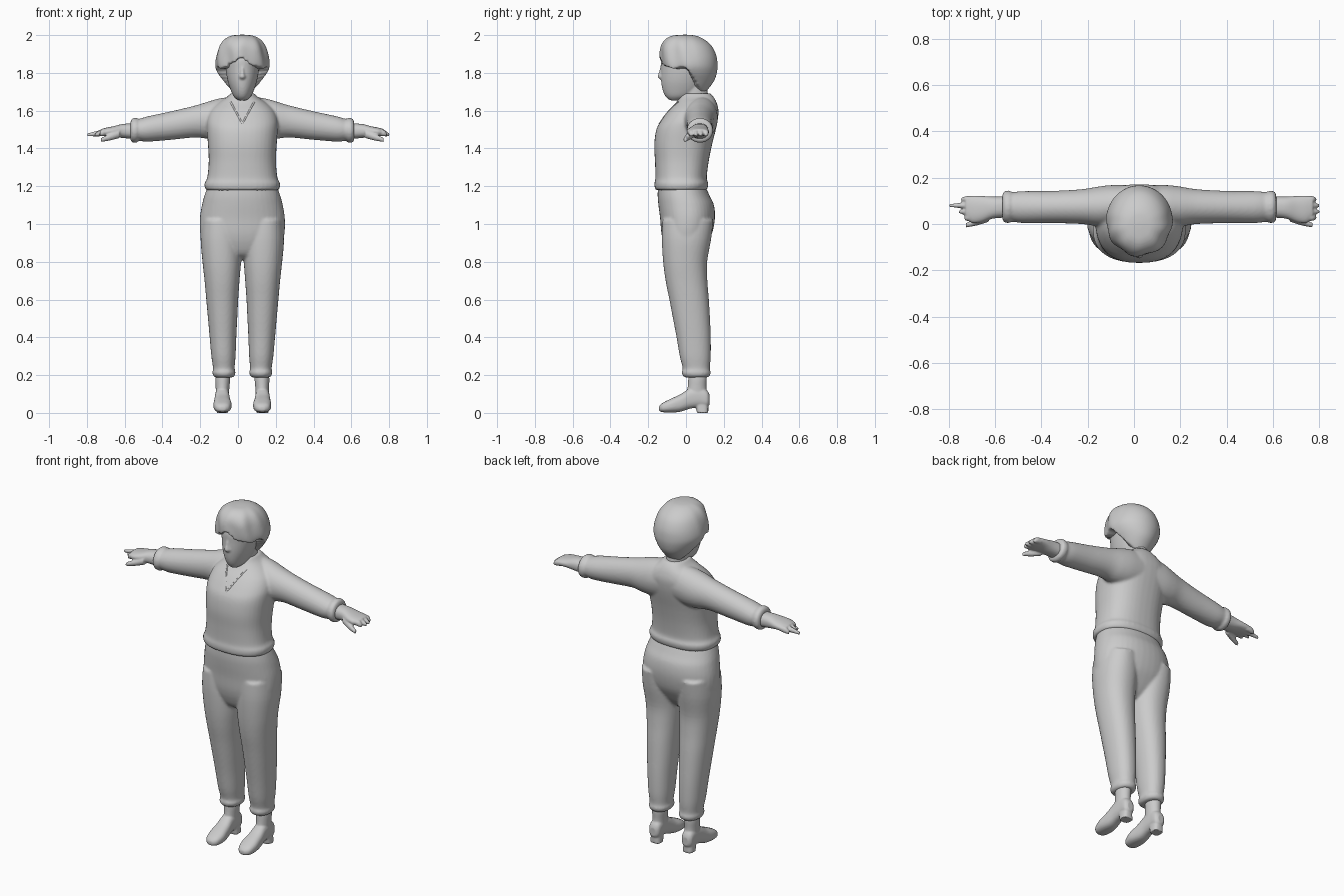
import bpy, bmesh, math
from mathutils import Vector

CX = 0.023          # body centre line
BOTH = (1, -1)      # mirrored pair


def catmull(p, steps=4):
    out = []
    for i in range(len(p) - 1):
        a, b, c, d = p[max(i - 1, 0)], p[i], p[i + 1], p[min(i + 2, len(p) - 1)]
        for s in range(steps):
            t = s / steps
            out.append([0.5 * (2 * q + (r - o) * t + (2 * o - 5 * q + 4 * r - w) * t * t
                               + (3 * q - o - 3 * r + w) * t ** 3)
                        for o, q, r, w in zip(a, b, c, d)])
    out.append(list(p[-1]))
    return out


def loft(bm, axis, rings, side=1, power=2.0, n=40, tweak=None):
    """Closed tube of superellipse rings: (position, a_min, a_max, b_min, b_max)."""
    loops = []
    for t, a0, a1, b0, b1 in catmull(rings):
        loop = []
        for k in range(n):
            an = 2 * math.pi * k / n
            c, s = math.cos(an), math.sin(an)
            a = (a0 + a1) / 2 + (a1 - a0) / 2 * math.copysign(abs(c) ** (2 / power), c)
            b = (b0 + b1) / 2 + (b1 - b0) / 2 * math.copysign(abs(s) ** (2 / power), s)
            x, y, z = {'x': (t, a, b), 'y': (a, t, b), 'z': (a, b, t)}[axis]
            if tweak:
                x, y, z = tweak(x, y, z)
            loop.append(bm.verts.new((CX + side * x, y, z)))
        loops.append(loop)
    for l0, l1 in zip(loops, loops[1:]):
        for k in range(n):
            bm.faces.new((l0[k], l0[(k + 1) % n], l1[(k + 1) % n], l1[k]))
    bm.faces.new(loops[0])
    bm.faces.new(loops[-1])


def finish(name, bm, voxel=0.008, smooth=3):
    """Fuse the overlapping lofts into one soft skin."""
    bmesh.ops.recalc_face_normals(bm, faces=bm.faces)
    me = bpy.data.meshes.new(name)
    bm.to_mesh(me)
    bm.free()
    ob = bpy.data.objects.new(name, me)
    bpy.context.collection.objects.link(ob)
    r = ob.modifiers.new("fuse", 'REMESH')
    r.mode = 'VOXEL'
    r.voxel_size = voxel
    r.use_smooth_shade = True
    s = ob.modifiers.new("soften", 'SMOOTH')
    s.factor = 0.5
    s.iterations = smooth
    return ob


# sweater: torso with rolled hem, sleeves with cuffs
bm = bmesh.new()
loft(bm, 'z', [(1.178, -.180, .180, -.150, .100), (1.186, -.196, .196, -.164, .112),
               (1.215, -.200, .200, -.167, .118), (1.245, -.186, .186, -.162, .110),
               (1.33, -.178, .178, -.164, .120), (1.42, -.182, .182, -.168, .138),
               (1.50, -.188, .188, -.157, .158), (1.55, -.188, .188, -.130, .168),
               (1.60, -.170, .170, -.093, .172), (1.64, -.130, .130, -.055, .163),
               (1.67, -.085, .085, -.035, .148), (1.692, -.062, .062, -.025, .128)], power=2.4)
for sd in BOTH:
    loft(bm, 'x', [(.05, .01, .168, 1.46, 1.675), (.12, -.005, .168, 1.45, 1.665),
                   (.175, -.01, .162, 1.45, 1.65), (.25, 0, .15, 1.458, 1.627),
                   (.375, .004, .143, 1.446, 1.597), (.50, .004, .142, 1.436, 1.570),
                   (.548, .010, .138, 1.440, 1.556), (.562, .004, .144, 1.430, 1.562),
                   (.585, .008, .140, 1.433, 1.557), (.592, .025, .122, 1.447, 1.54)], sd)
sweater = finish("sweater", bm)

# trousers: hips and two tapered legs with gathered ankles
bm = bmesh.new()
loft(bm, 'z', [(1.21, -.180, .180, -.148, .098), (1.15, -.201, .201, -.150, .125),
               (1.10, -.214, .214, -.146, .148), (1.03, -.225, .225, -.137, .153),
               (.95, -.223, .223, -.130, .138), (.89, -.205, .205, -.115, .108),
               (.84, -.130, .130, -.090, .075), (.81, -.040, .040, -.045, .045)], power=2.2)
for sd in BOTH:
    loft(bm, 'z', [(1.02, .02, .215, -.125, .145), (.92, .006, .221, -.128, .133),
                   (.80, .008, .211, -.121, .112), (.70, .015, .200, -.108, .113),
                   (.60, .022, .191, -.088, .121), (.50, .027, .182, -.069, .127),
                   (.40, .032, .173, -.050, .131), (.30, .036, .164, -.033, .131),
                   (.235, .041, .155, -.017, .126), (.215, .036, .159, -.023, .131),
                   (.195, .042, .153, -.015, .125), (.187, .055, .14, 0, .11)], sd, 2.2)
finish("trousers", bm)

# boots: foot, heel block and ankle
for sd, nm in zip(BOTH, ("left_boot", "right_boot")):
    bm = bmesh.new()
    loft(bm, 'y', [(-.143, .09, .12, .012, .034), (-.125, .068, .143, .004, .052),
                   (-.08, .057, .153, .002, .075), (-.03, .062, .150, .006, .098),
                   (.02, .068, .145, .022, .130), (.07, .070, .142, .030, .140),
                   (.11, .073, .139, .030, .120), (.125, .088, .124, .045, .095)], sd, 2.5)
    loft(bm, 'z', [(0, .074, .138, .058, .118), (.03, .076, .136, .052, .118),
                   (.07, .078, .134, .045, .118)], sd, 2.8)
    loft(bm, 'z', [(.07, .072, .140, -.005, .118), (.13, .069, .141, .008, .108),
                   (.18, .065, .143, .012, .110), (.22, .07, .138, .015, .108)], sd)
    finish(nm, bm, .005, 2)

# hands: palm, stubby fingers and thumb
for sd, nm in zip(BOTH, ("left_hand", "right_hand")):
    bm = bmesh.new()
    loft(bm, 'x', [(.56, .028, .12, 1.45, 1.532), (.63, .024, .118, 1.455, 1.530),
                   (.68, .008, .121, 1.462, 1.518), (.72, .004, .122, 1.464, 1.510),
                   (.75, .022, .118, 1.466, 1.502)], sd, 2.3)
    tip_len = (.765, .778, .777, .765) if sd > 0 else (.755, .78, .822, .77)
    for y, tip in zip((.028, .053, .080, .106), tip_len):
        loft(bm, 'x', [(.72, y - .015, y + .015, 1.467, 1.503),
                       (.75, y - .014, y + .014, 1.464, 1.498),
                       (tip, y - .006, y + .006, 1.464, 1.480)], sd, n=16)
    loft(bm, 'x', [(.65, .010, .05, 1.455, 1.50), (.70, -.006, .025, 1.442, 1.478),
                   (.748, -.015, .005, 1.434, 1.456)], sd, n=16)
    finish(nm, bm, .005, 2)

# head with jaw, neck and nose
bm = bmesh.new()
loft(bm, 'z', [(1.655, -.022, .022, -.085, -.02), (1.675, -.045, .045, -.108, .04),
               (1.71, -.062, .062, -.124, .08), (1.76, -.078, .078, -.132, .10),
               (1.82, -.088, .088, -.133, .12), (1.88, -.088, .088, -.130, .12),
               (1.94, -.07, .07, -.095, .10), (1.965, -.03, .03, -.05, .05)])
loft(bm, 'z', [(1.61, -.068, .068, -.03, .13), (1.67, -.055, .055, -.025, .118),
               (1.76, -.055, .055, -.03, .11)])
loft(bm, 'z', [(1.765, -.010, .010, -.135, -.11), (1.778, -.017, .017, -.150, -.11),
               (1.80, -.011, .011, -.145, -.11), (1.835, -.008, .008, -.135, -.11)], n=16)
finish("head", bm, .006, 2)


# hair: full bob, tucked in below a hairline, wavy at the front
def hair_shape(x, y, z):
    line = 1.82 - 1.45 * max(y, 0)
    if y < -.07 and abs(x) < .075:
        line = 1.875 - .5 * abs(x + .01)
    if z < line:
        return x * .55, .03 + (y - .03) * .55, z
    front = max(0, min(1, (.06 - y) / .12)) * min(1, (2.0 - z) / .08)
    an = math.atan2(y, x)
    k = 1 + front * .035 * math.sin(7 * an + 14 * z)
    return x * k, y * k, z - front * .006 * math.sin(9 * an)


bm = bmesh.new()
loft(bm, 'z', [(1.69, -.045, .045, .02, .095), (1.72, -.075, .075, -.04, .122),
               (1.76, -.105, .105, -.10, .150), (1.80, -.130, .130, -.125, .163),
               (1.84, -.143, .143, -.135, .167), (1.89, -.138, .138, -.138, .161),
               (1.94, -.122, .122, -.133, .138), (1.975, -.097, .097, -.112, .100),
               (1.996, -.060, .060, -.075, .055), (2.002, -.015, .015, -.02, .01)],
     n=72, tweak=hair_shape)
finish("hair", bm, .006, 2)

# V-neck edging laid onto the sweater front
bpy.context.view_layer.update()
pts = []
for i in range(17):
    u = (i - 8) / 8
    ok, loc, nor, _ = sweater.ray_cast(Vector((CX + .062 * u, -1, 1.53 + .115 * abs(u))),
                                       Vector((0, 1, 0)))
    if ok:
        pts.append(loc + Vector((0, .003, 0)))
cu = bpy.data.curves.new("neck_edging", 'CURVE')
cu.dimensions = '3D'
cu.bevel_depth = .005
cu.bevel_resolution = 2
sp = cu.splines.new('POLY')
sp.points.add(len(pts) - 1)
for p, q in zip(sp.points, pts):
    p.co = (*q, 1)
bpy.context.collection.objects.link(bpy.data.objects.new("neck_edging", cu))
